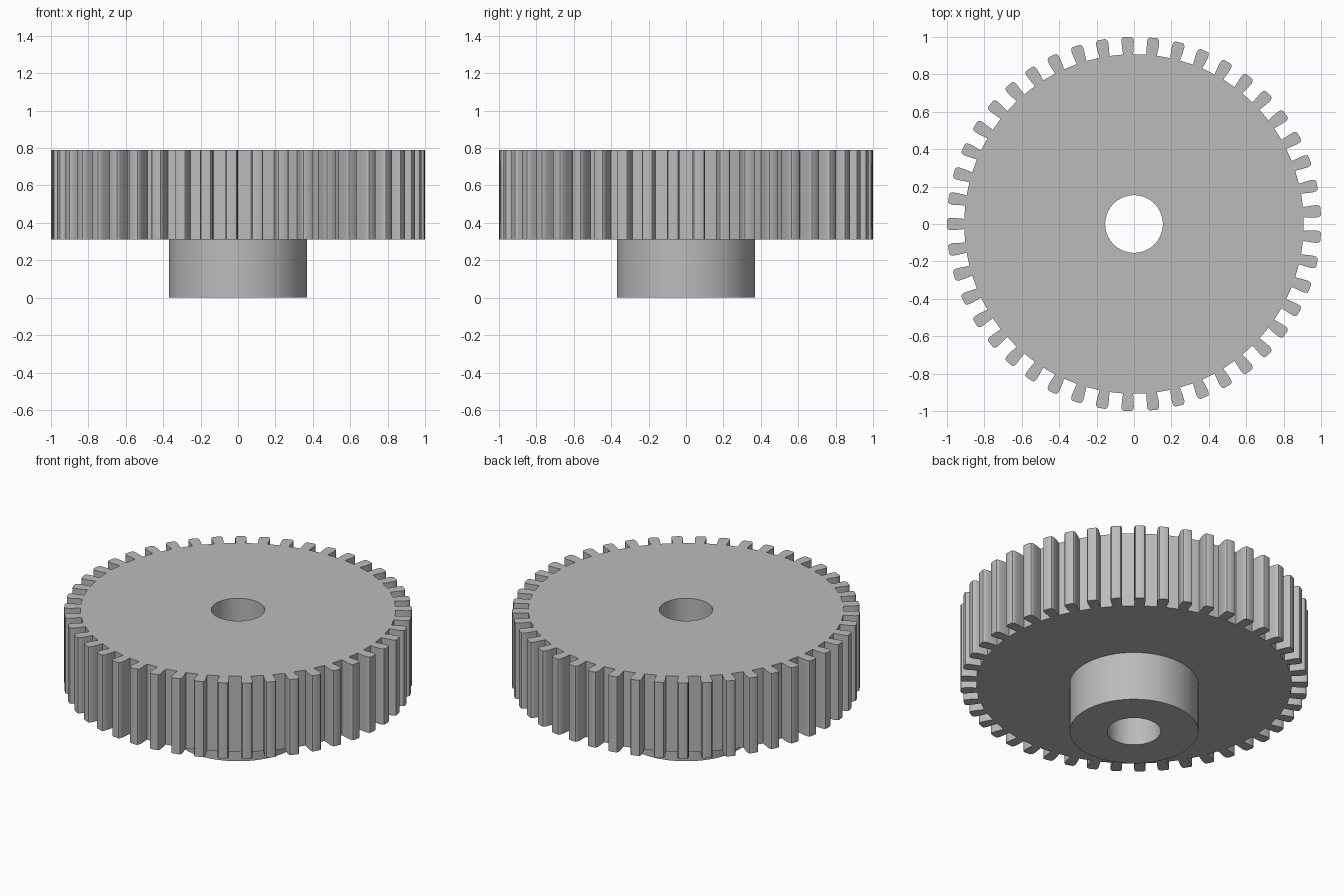
import bpy
import bmesh
from math import radians, sin, cos, atan2

TEETH = 45
PITCH = radians(360 / TEETH)
BORE, HUB, ROOT = 0.154, 0.37, 0.907
HUB_TOP, TOP = 0.31, 0.79

# Half a tooth outline: (distance from axis, half width), root to tip
HALF_TOOTH = [(ROOT, 0.027), (0.945, 0.031), (0.975, 0.033),
              (0.989, 0.031), (0.997, 0.026), (1.0, 0.018)]
TOOTH = [(r, -w) for r, w in HALF_TOOTH] + [(r, w) for r, w in reversed(HALF_TOOTH)]
ROOT_ANGLE = atan2(HALF_TOOTH[0][1], ROOT)

if "Cube" in bpy.data.objects:
    bpy.data.objects.remove(bpy.data.objects["Cube"], do_unlink=True)

steel = bpy.data.materials.new("grey_metal")
steel.use_nodes = True
GREY = (0.5, 0.5, 0.5, 1)
steel.diffuse_color = GREY
steel.node_tree.nodes["Principled BSDF"].inputs["Base Color"].default_value = GREY


def ring(bm, radius, z):
    """Circle with two points per tooth, in line with the tooth roots."""
    angles = [PITCH * (k + 0.5) + s * ROOT_ANGLE for k in range(TEETH) for s in (-1, 1)]
    return [bm.verts.new((radius * cos(a), radius * sin(a), z)) for a in angles]


def outline(bm, z):
    """Whole toothed rim."""
    verts = []
    for k in range(TEETH):
        a = PITCH * (k + 0.5)
        verts += [bm.verts.new((r * cos(a) - w * sin(a), r * sin(a) + w * cos(a), z))
                  for r, w in TOOTH]
    return verts


def wall(bm, a, b):
    for i in range(len(a)):
        j = (i + 1) % len(a)
        bm.faces.new((a[i], a[j], b[j], b[i]))


def cap(bm, inner, rim):
    """Flat face from an inner circle out to the rim: one face per tooth and gap."""
    n = len(TOOTH)
    for k in range(TEETH):
        tooth = rim[k * n:(k + 1) * n]
        following = (k + 1) % TEETH
        bm.faces.new([inner[2 * k]] + tooth + [inner[2 * k + 1]])
        bm.faces.new((inner[2 * k + 1], tooth[-1], rim[following * n], inner[2 * following]))


def finish(bm, name, angle):
    mesh = bpy.data.meshes.new(name)
    bm.to_mesh(mesh)
    bm.free()
    mesh.materials.append(steel)
    obj = bpy.data.objects.new(name, mesh)
    bpy.context.collection.objects.link(obj)
    bpy.ops.object.select_all(action='DESELECT')
    obj.select_set(True)
    bpy.context.view_layer.objects.active = obj
    bpy.ops.object.shade_smooth_by_angle(angle=radians(angle))


# Toothed wheel, open underneath where the hub joins
bm = bmesh.new()
rim_low, rim_high = outline(bm, HUB_TOP), outline(bm, TOP)
bore_high, bore_low = ring(bm, BORE, TOP), ring(bm, BORE, HUB_TOP)
wall(bm, rim_low, rim_high)
cap(bm, bore_high, rim_high)
wall(bm, bore_high, bore_low)
cap(bm, ring(bm, HUB, HUB_TOP), rim_low)
bmesh.ops.reverse_faces(bm, faces=[f for f in bm.faces if (
    f.calc_center_median().z == 0) or (abs(f.normal.z) > 0.5)])
bm.normal_update()
for f in bm.faces:
    c = f.calc_center_median()
    if abs(f.normal.z) > 0.5 and (f.normal.z > 0) != (c.z > (TOP + HUB_TOP) / 2):
        f.normal_flip()
finish(bm, "gear_wheel", 25)

# Hub collar with the bore running through it
bm = bmesh.new()
hub_low, hub_high = ring(bm, HUB, 0), ring(bm, HUB, HUB_TOP)
bore_low, bore_high = ring(bm, BORE, 0), ring(bm, BORE, HUB_TOP)
wall(bm, hub_low, hub_high)
wall(bm, bore_low, hub_low)
wall(bm, bore_high, bore_low)
finish(bm, "hub", 30)
